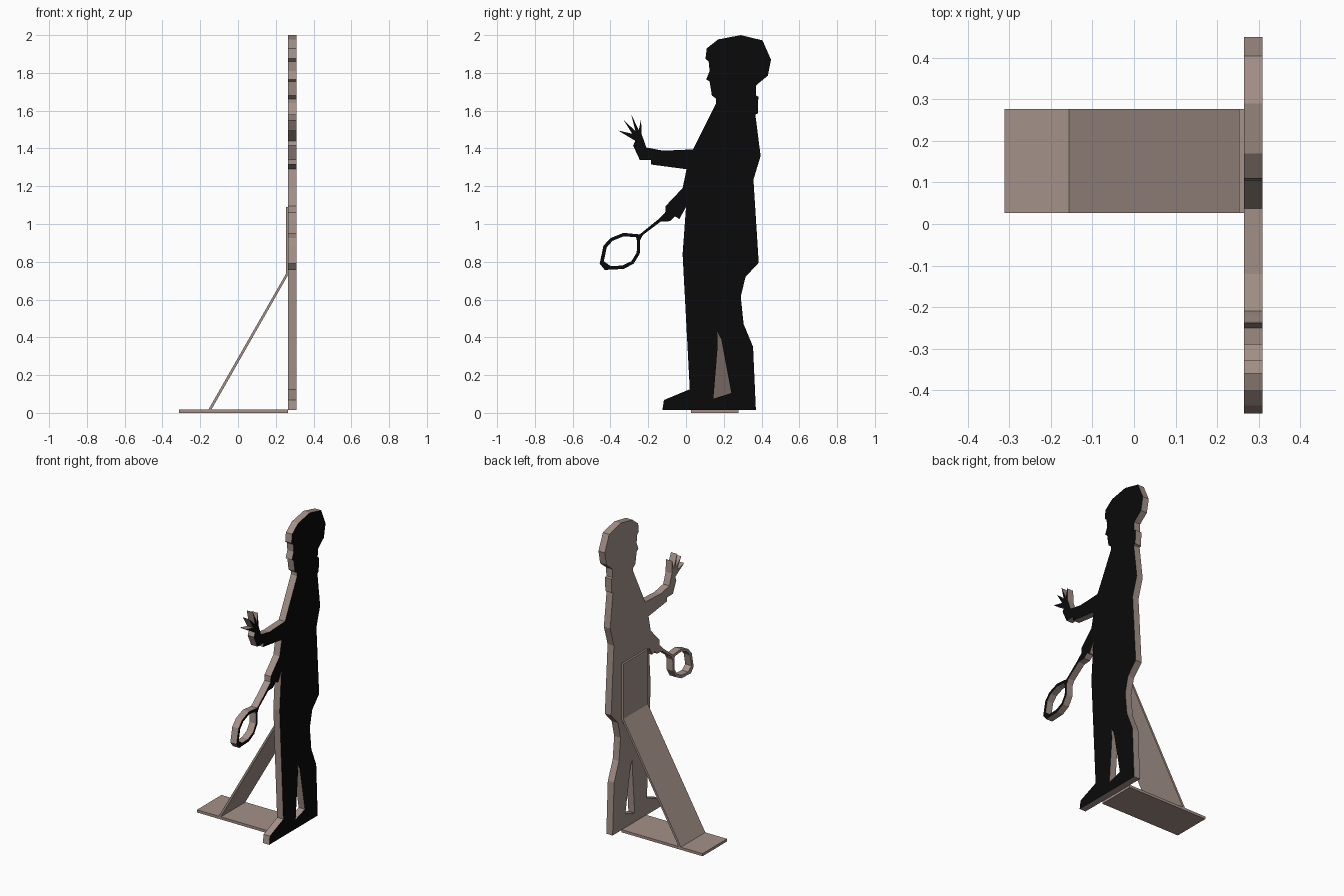
import bpy, bmesh
from mathutils import Vector

if "Cube" in bpy.data.objects:
    bpy.data.objects.remove(bpy.data.objects["Cube"])


def material(name, rgb):
    m = bpy.data.materials.new(name)
    m.diffuse_color = (*rgb, 1)
    m.use_nodes = True
    m.node_tree.nodes["Principled BSDF"].inputs["Base Color"].default_value = m.diffuse_color
    return m


BOARD = material("brown board", (0.37, 0.285, 0.25))
BLACK = material("black paint", (0.003, 0.003, 0.003))
X_BACK, X_FRONT = 0.265, 0.31


def finish(bm, name, painted):
    bmesh.ops.recalc_face_normals(bm, faces=bm.faces[:])
    bm.normal_update()
    for f in bm.faces:
        # only the show side of the board is painted black
        f.material_index = 1 if painted and f.normal.x > 0.9 else 0
    me = bpy.data.meshes.new(name)
    bm.to_mesh(me)
    bm.free()
    me.materials.append(BOARD)
    me.materials.append(BLACK)
    ob = bpy.data.objects.new(name, me)
    bpy.context.collection.objects.link(ob)


def extrude(bm, vec):
    r = bmesh.ops.extrude_face_region(bm, geom=bm.faces[:], use_keep_orig=True)
    vs = [g for g in r["geom"] if isinstance(g, bmesh.types.BMVert)]
    bmesh.ops.translate(bm, verts=vs, vec=vec)


def cutout(name, *loops):
    """Board piece from y,z outlines; later loops are holes."""
    bm = bmesh.new()
    for loop in loops:
        vs = [bm.verts.new((X_BACK, y, z)) for y, z in loop]
        for i, v in enumerate(vs):
            bm.edges.new((vs[i - 1], v))
    bmesh.ops.triangle_fill(bm, edges=bm.edges[:], use_beauty=True, normal=(1, 0, 0))
    extrude(bm, (X_FRONT - X_BACK, 0, 0))
    finish(bm, name, True)


def strip(name, profile, y0, y1):
    """Stand piece from an x,z profile."""
    bm = bmesh.new()
    bm.faces.new([bm.verts.new((x, y0, z)) for x, z in profile])
    extrude(bm, (0, y1 - y0, 0))
    finish(bm, name, False)


# body with head and legs, gap between the legs
body = [(-.125, .015), (-.117, .068), (.02, .125), (-.018, .84), (0, 1.09), (-.018, 1.19),
        (.003, 1.29), (.037, 1.395), (.16, 1.64), (.16, 1.663), (.137, 1.68), (.125, 1.755),
        (.107, 1.765), (.125, 1.81), (.12, 1.86), (.103, 1.875), (.11, 1.93), (.17, 1.977),
        (.29, 2.0), (.405, 1.972), (.45, 1.87), (.433, 1.785), (.372, 1.735), (.37, 1.68),
        (.383, 1.675), (.38, 1.585), (.367, 1.58), (.395, 1.36), (.357, 1.235), (.385, .795),
        (.315, .72), (.29, .615), (.305, .47), (.355, .35), (.37, .015)]
leg_gap = [(.165, .43), (.187, .39), (.24, .105), (.145, .075), (.168, .36)]
cutout("body", body, leg_gap)

# raised arm
cutout("raised_arm", [(.003, 1.29), (-.185, 1.315), (-.185, 1.34), (-.245, 1.34),
                      (-.28, 1.415), (-.22, 1.435), (-.21, 1.405), (-.12, 1.388), (.037, 1.395)])

# open hand with spread fingers
cutout("raised_hand", [(-.28, 1.415), (-.268, 1.44), (-.36, 1.495), (-.285, 1.478),
                       (-.33, 1.55), (-.268, 1.492), (-.29, 1.58), (-.25, 1.497),
                       (-.238, 1.555), (-.235, 1.475), (-.22, 1.435)])

# lowered arm and racket handle
cutout("lowered_arm", [(-.018, 1.19), (-.108, 1.095), (-.11, 1.06), (-.15, 1.022),
                       (-.135, 1.012), (-.085, 1.015), (-.058, 1.04), (-.035, 1.027), (0, 1.09)])
cutout("racket_handle", [(-.15, 1.022), (-.235, .953), (-.247, .945), (-.243, .915),
                         (-.228, .942), (-.135, 1.012)])

# racket hoop
outer = [(-.247, .945), (-.33, .953), (-.4, .925), (-.437, .885), (-.457, .79),
         (-.43, .757), (-.33, .762), (-.277, .79), (-.245, .842), (-.243, .915)]
inner = [(-.265, .93), (-.33, .935), (-.389, .911), (-.42, .876), (-.435, .803),
         (-.4, .777), (-.337, .78), (-.289, .803), (-.261, .848), (-.259, .91)]
bm = bmesh.new()
rings = [[bm.verts.new((X_BACK, y, z)) for y, z in r] for r in (outer, inner)]
for i in range(len(outer)):
    bm.faces.new((rings[0][i - 1], rings[0][i], rings[1][i], rings[1][i - 1]))
extrude(bm, (X_FRONT - X_BACK, 0, 0))
finish(bm, "racket_hoop", True)

# folding stand: floor plate and bent brace
strip("floor_plate", [(-.312, 0), (.265, 0), (.265, .017), (-.312, .017)], .027, .277)
strip("brace", [(-.157, .017), (.253, .735), (.253, 1.09), (.265, 1.09),
                (.265, .73), (-.141, .017)], .027, .277)
